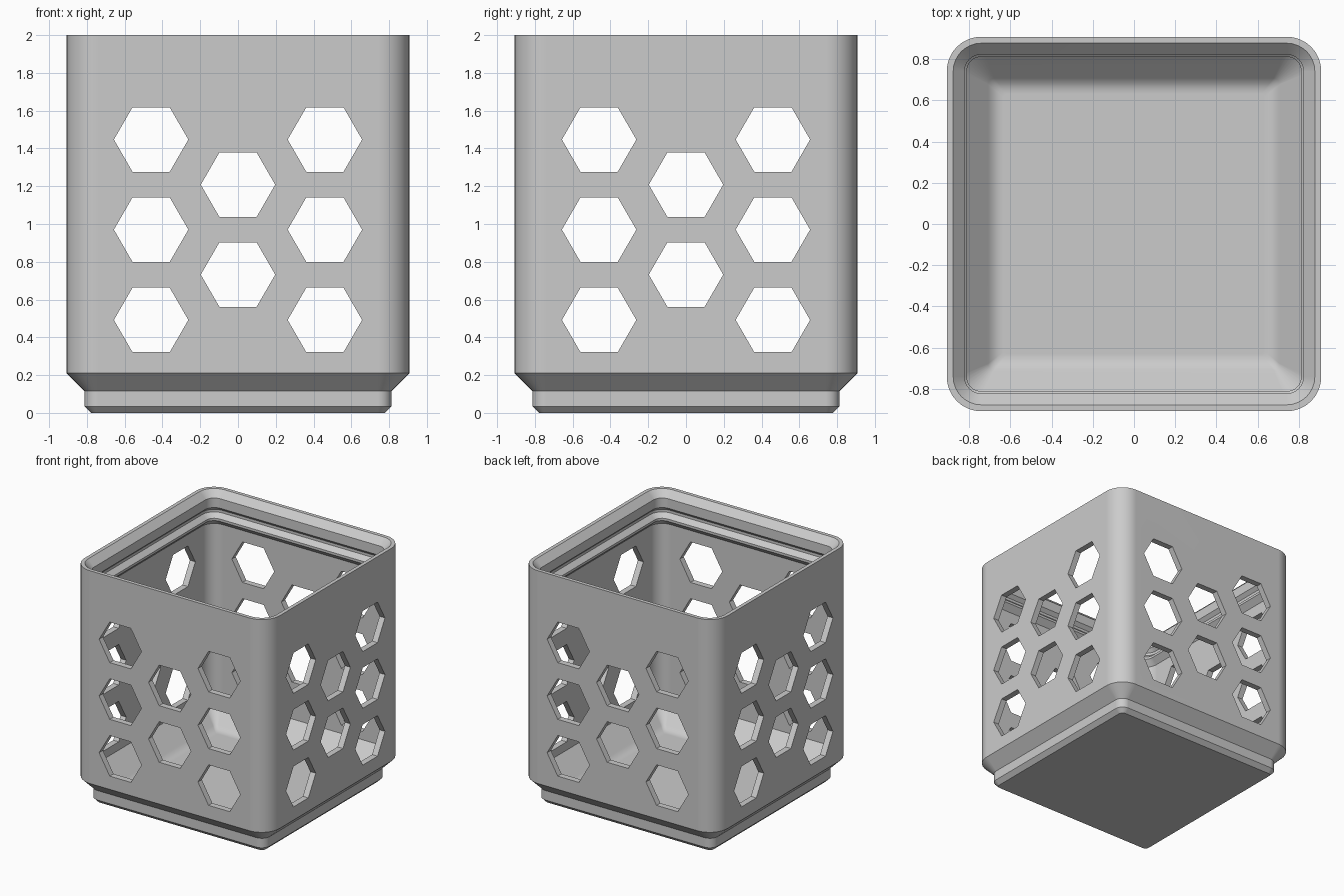
import bpy, bmesh, math
from mathutils import Matrix, Vector

cube = bpy.data.objects.get("Cube")
if cube:
    bpy.data.objects.remove(cube, do_unlink=True)

grey = bpy.data.materials.new("light_grey")
grey.use_nodes = True
colour = (0.6, 0.6, 0.6, 1)
grey.diffuse_color = colour
grey.node_tree.nodes["Principled BSDF"].inputs["Base Color"].default_value = colour


def make_object(name, bm):
    bmesh.ops.recalc_face_normals(bm, faces=bm.faces)
    mesh = bpy.data.meshes.new(name)
    bm.to_mesh(mesh)
    bm.free()
    mesh.materials.append(grey)
    obj = bpy.data.objects.new(name, mesh)
    bpy.context.collection.objects.link(obj)
    return obj


def rounded_square(bm, half, radius, z, steps=8):
    """Ring of vertices around a square with rounded corners."""
    ring = []
    for corner in range(4):
        middle = math.radians(45 + 90 * corner)
        centre = Vector((math.cos(middle), math.sin(middle))) * (half - radius) * math.sqrt(2)
        for i in range(steps + 1):
            a = math.radians(90 * (corner + i / steps))
            ring.append(bm.verts.new((centre.x + radius * math.cos(a),
                                      centre.y + radius * math.sin(a), z)))
    return ring


def hexagon(bm, x, y, z, radius, turn):
    """Upright ring of six vertices with corners pointing sideways."""
    angles = [math.radians(60 * k) for k in range(6)]
    return [bm.verts.new(turn @ Vector((x + radius * math.cos(a), y, z + radius * math.sin(a))))
            for a in angles]


def skin(bm, rings):
    """Join the rings in order and cap both ends."""
    for a, b in zip(rings, rings[1:]):
        for i in range(len(a)):
            j = (i + 1) % len(a)
            bm.faces.new((a[i], a[j], b[j], b[i]))
    bm.faces.new(rings[0])
    bm.faces.new(rings[-1])


# Shell: half width, corner radius, height; up the outside and down the inside
outside = [(0.777, 0.037, 0), (0.812, 0.072, 0.035), (0.812, 0.072, 0.115),
           (0.908, 0.167, 0.21), (0.908, 0.167, 2)]
lip = [(0.877, 0.137, 2), (0.822, 0.082, 1.945), (0.822, 0.082, 1.865),
       (0.85, 0.11, 1.837), (0.85, 0.11, 1.815), (0.822, 0.082, 1.79),
       (0.811, 0.071, 1.78), (0.811, 0.071, 1.76)]
inside = [(0.857, 0.115, 1.714), (0.857, 0.115, 0.252), (0.707, 0.03, 0.102),
          (0.682, 0.025, 0.082), (0.657, 0.02, 0.073), (0.63, 0.015, 0.07)]
bm = bmesh.new()
skin(bm, [rounded_square(bm, *p) for p in outside + lip + inside])
box = make_object("box_shell", bm)

# Hexagon cutters, the same pattern on all four walls
pattern = [(x, z) for x in (-0.46, 0.46) for z in (0.492, 0.97, 1.447)]
pattern += [(0, 0.732), (0, 1.208)]
bm = bmesh.new()
for side in range(4):
    turn = Matrix.Rotation(side * math.pi / 2, 3, 'Z')
    for x, z in pattern:
        skin(bm, [hexagon(bm, x, y, z, 0.197, turn) for y in (-1, -0.8)])
cutter = make_object("hexagon_cutters", bm)
cutter.hide_render = True

# Cut the holes, then shade smooth with sharp edges
for obj in bpy.context.selected_objects:
    obj.select_set(False)
bpy.context.view_layer.objects.active = box
box.select_set(True)
cut = box.modifiers.new("hexagon_holes", 'BOOLEAN')
cut.operation = 'DIFFERENCE'
cut.solver = 'EXACT'
cut.object = cutter
bpy.ops.object.modifier_apply(modifier=cut.name)
bpy.data.objects.remove(cutter, do_unlink=True)
bpy.ops.object.shade_smooth_by_angle(angle=math.radians(35))
weighted = box.modifiers.new("even_shading", 'WEIGHTED_NORMAL')
weighted.keep_sharp = True
